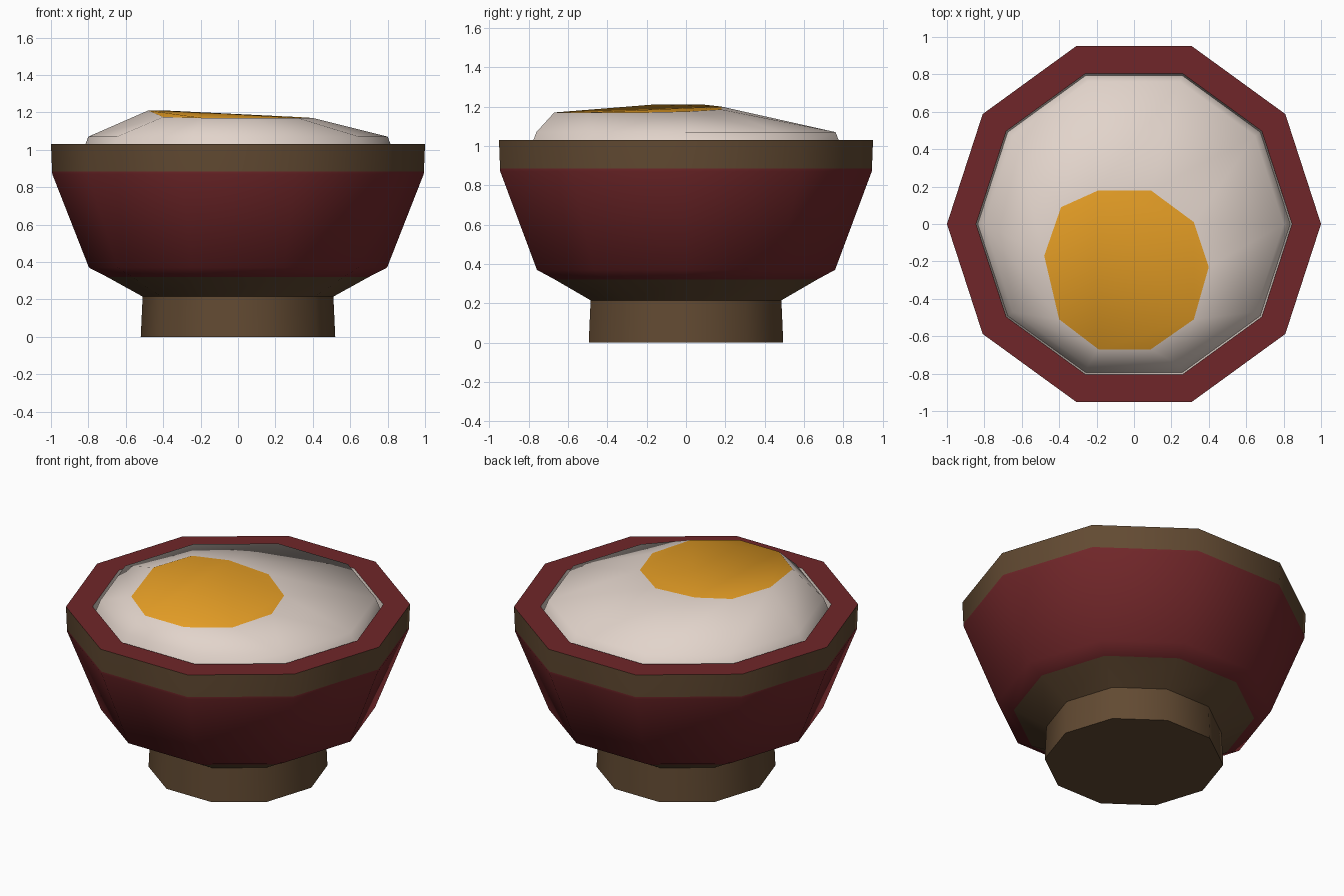
import bpy, bmesh, math

if "Cube" in bpy.data.objects:
    bpy.data.objects.remove(bpy.data.objects["Cube"])

SIDES = 10


def material(name, rgb):
    lin = [((c / 255 + 0.055) / 1.055) ** 2.4 for c in rgb]
    m = bpy.data.materials.new(name)
    m.diffuse_color = (*lin, 1)
    m.use_nodes = True
    m.node_tree.nodes["Principled BSDF"].inputs["Base Color"].default_value = m.diffuse_color
    return m


red = material("red lacquer", (112, 38, 41))
brown = material("brown clay", (98, 74, 50))
white = material("egg white", (226, 212, 203))
yellow = material("yolk yellow", (232, 160, 38))


def ring(r, z):
    return [(r * math.cos(math.tau * i / SIDES), r * math.sin(math.tau * i / SIDES), z)
            for i in range(SIDES)]


def loft(name, rings, mats, band_mats, bottom=None, top=None, angle=50):
    """Skin a stack of rings; band_mats gives the material of each band."""
    bm = bmesh.new()
    loops = [[bm.verts.new(p) for p in r] for r in rings]
    for a, b, mi in zip(loops, loops[1:], band_mats):
        for i in range(SIDES):
            j = (i + 1) % SIDES
            bm.faces.new((a[i], a[j], b[j], b[i])).material_index = mi
    if bottom is not None:
        bm.faces.new(loops[0][::-1]).material_index = bottom
    if top is not None:
        bm.faces.new(loops[-1]).material_index = top
    me = bpy.data.meshes.new(name)
    bm.to_mesh(me)
    bm.free()
    ob = bpy.data.objects.new(name, me)
    bpy.context.collection.objects.link(ob)
    for m in mats:
        me.materials.append(m)
    bpy.ops.object.select_all(action='DESELECT')
    ob.select_set(True)
    bpy.context.view_layer.objects.active = ob
    bpy.ops.object.shade_smooth_by_angle(angle=math.radians(angle))
    return ob


# Bowl: foot, flared body, clay band, rim and inner lip
profile = [(0.52, 0), (0.51, 0.215), (0.70, 0.32), (0.797, 0.37), (0.993, 0.87),
           (0.994, 0.885), (1.0, 1.03), (0.845, 1.03), (0.835, 0.98)]
loft("bowl", [ring(r, z) for r, z in profile], [red, brown, white],
     [1, 1, 0, 0, 0, 1, 0, 2], bottom=1)

# Egg: white mound rising to an off-centre, tilted yolk
yolk = [(0.40, -0.23, 1.17), (0.32, 0.01, 1.175), (0.09, 0.18, 1.185), (-0.19, 0.18, 1.20),
        (-0.39, 0.09, 1.21), (-0.48, -0.17, 1.21), (-0.40, -0.51, 1.175), (-0.19, -0.67, 1.17),
        (0.09, -0.67, 1.17), (0.32, -0.51, 1.17)]
loft("egg", [ring(0.835, 0.98), ring(0.80, 1.07), yolk], [white, yellow],
     [0, 0], top=1, angle=60)
